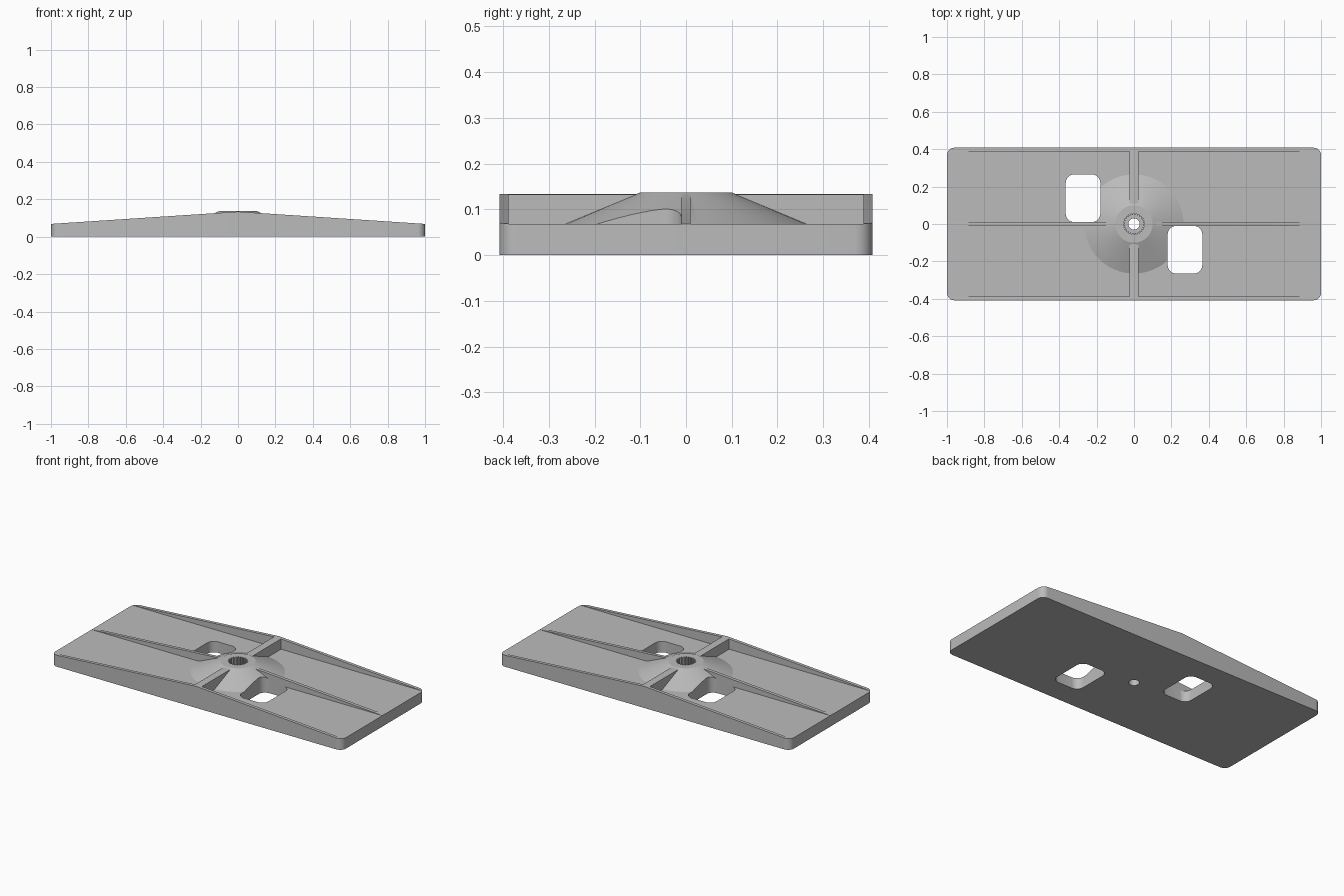
import bpy
import bmesh
from math import cos, sin, pi, radians

cube = bpy.data.objects.get("Cube")
if cube:
    bpy.data.objects.remove(cube, do_unlink=True)

HALF_WIDTH = 0.408
FLOOR = 0.068
RIDGE = 0.134

grey = bpy.data.materials.new("plain grey")
grey.use_nodes = True
colour = (0.5, 0.5, 0.5, 1)
grey.diffuse_color = colour
grey.node_tree.nodes["Principled BSDF"].inputs["Base Color"].default_value = colour


def prism(name, points, direction):
    """Extrude a closed outline of 3D points along a direction."""
    bm = bmesh.new()
    face = bm.faces.new([bm.verts.new(p) for p in points])
    moved = bmesh.ops.extrude_face_region(bm, geom=[face])["geom"]
    verts = [v for v in moved if isinstance(v, bmesh.types.BMVert)]
    bmesh.ops.translate(bm, verts=verts, vec=direction)
    bmesh.ops.recalc_face_normals(bm, faces=bm.faces[:])
    mesh = bpy.data.meshes.new(name)
    bm.to_mesh(mesh)
    bm.free()
    mesh.materials.append(grey)
    obj = bpy.data.objects.new(name, mesh)
    bpy.context.collection.objects.link(obj)
    return obj


def rounded_block(name, x0, x1, y0, y1, z0, z1, radius, steps=8):
    """Upright block with rounded vertical corners."""
    corners = [(x1, y1, -1, -1), (x0, y1, 1, -1), (x0, y0, 1, 1), (x1, y0, -1, 1)]
    points = []
    for i, (x, y, sx, sy) in enumerate(corners):
        for k in range(steps + 1):
            a = (i + k / steps) * pi / 2
            points.append((x + radius * (sx + cos(a)), y + radius * (sy + sin(a)), z0))
    return prism(name, points, (0, 0, z1 - z0))


def box(name, x0, x1, y0, y1, z0, z1):
    points = [(x0, y0, z0), (x1, y0, z0), (x1, y1, z0), (x0, y1, z0)]
    return prism(name, points, (0, 0, z1 - z0))


def round_column(name, radii, z0, z1):
    """Column whose outline cycles through the given radii."""
    count = len(radii)
    points = [(r * cos(2 * pi * i / count), r * sin(2 * pi * i / count), z0)
              for i, r in enumerate(radii)]
    return prism(name, points, (0, 0, z1 - z0))


def combine(target, tool, operation):
    """Apply a boolean and discard the tool."""
    mod = target.modifiers.new(operation, "BOOLEAN")
    mod.operation = operation
    mod.solver = "EXACT"
    mod.object = tool
    tool.hide_render = True
    bpy.context.view_layer.objects.active = target
    bpy.ops.object.modifier_apply(modifier=mod.name)
    bpy.data.objects.remove(tool, do_unlink=True)


# Rounded slab trimmed to a shallow gable
body = rounded_block("ribbed_base_plate", -1, 1, -HALF_WIDTH, HALF_WIDTH, 0, 0.2, 0.04)
end = 1.1
end_z = RIDGE - (RIDGE - FLOOR - 0.0005) * end
gable = prism("gable", [(-end, -1, -0.1), (end, -1, -0.1), (end, -1, end_z),
                        (0, -1, RIDGE), (-end, -1, end_z)], (0, 2, 0))
combine(body, gable, "INTERSECT")

# Four pockets leave the side rails, centre rib and cross rib
for sx in (-1, 1):
    for sy in (-1, 1):
        xs = sorted((sx * 0.024, sx * 1.2))
        ys = sorted((sy * 0.01, sy * 0.388))
        combine(body, box("pocket", *xs, *ys, FLOOR, 0.3), "DIFFERENCE")

# Conical centre boss
bpy.ops.mesh.primitive_cone_add(vertices=64, radius1=0.284, radius2=0.1,
                                depth=0.077, location=(0, 0, 0.0985))
boss = bpy.context.object
boss.name = "centre_boss"
boss.data.materials.append(grey)
combine(body, boss, "UNION")

# Two diagonal windows, through hole and toothed socket
for s in (-1, 1):
    xs = sorted((s * 0.18, s * 0.365))
    ys = sorted((-s * 0.0101, -s * 0.265))
    combine(body, rounded_block("window", *xs, *ys, -0.1, 0.3, 0.045), "DIFFERENCE")
combine(body, round_column("through_hole", [0.03] * 32, -0.1, 0.3), "DIFFERENCE")
combine(body, round_column("toothed_socket", [0.056, 0.056, 0.049, 0.049] * 24, 0.05, 0.3),
        "DIFFERENCE")

# Shading
bpy.ops.object.select_all(action="DESELECT")
body.select_set(True)
bpy.context.view_layer.objects.active = body
bpy.ops.object.shade_smooth_by_angle(angle=radians(20))
